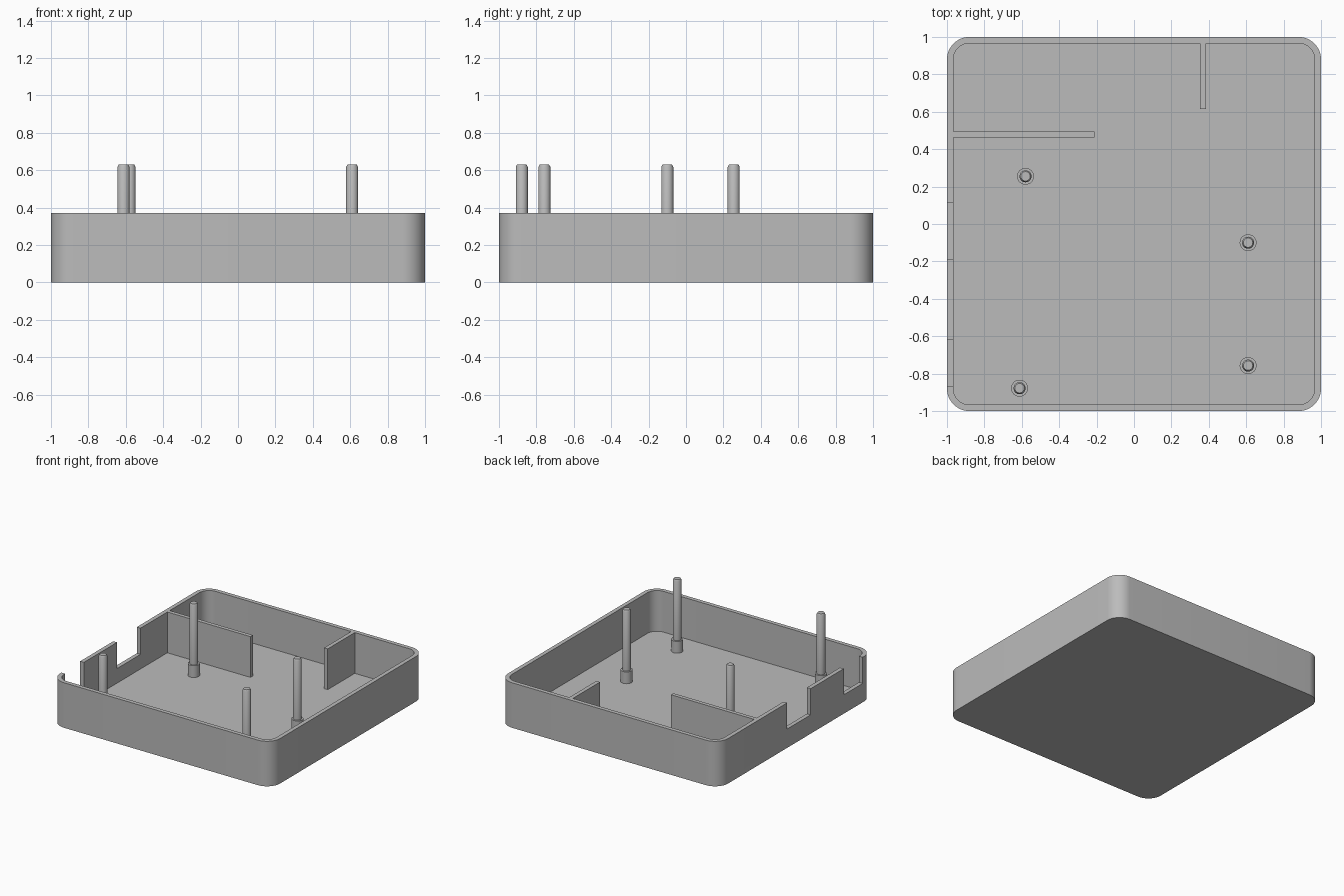
import bpy, bmesh, math

if "Cube" in bpy.data.objects:
    bpy.data.objects.remove(bpy.data.objects["Cube"])

grey = bpy.data.materials.new("plain grey")
grey.diffuse_color = (0.5, 0.5, 0.5, 1)
grey.use_nodes = True
grey.node_tree.nodes["Principled BSDF"].inputs["Base Color"].default_value = grey.diffuse_color

HEIGHT, FLOOR, INNER = 0.37, 0.035, 0.966


def finish(bm, name):
    bmesh.ops.recalc_face_normals(bm, faces=bm.faces)
    mesh = bpy.data.meshes.new(name)
    bm.to_mesh(mesh)
    bm.free()
    obj = bpy.data.objects.new(name, mesh)
    bpy.context.collection.objects.link(obj)
    mesh.materials.append(grey)
    return obj


def select(obj):
    bpy.ops.object.select_all(action='DESELECT')
    obj.select_set(True)
    bpy.context.view_layer.objects.active = obj


def smooth(obj):
    select(obj)
    bpy.ops.object.shade_smooth_by_angle(angle=math.radians(30))


def box(name, x0, x1, y0, y1, z0, z1):
    bm = bmesh.new()
    bmesh.ops.create_cube(bm, size=1)
    for v in bm.verts:
        v.co = ((x0 + x1) / 2 + v.co.x * (x1 - x0),
                (y0 + y1) / 2 + v.co.y * (y1 - y0),
                (z0 + z1) / 2 + v.co.z * (z1 - z0))
    return finish(bm, name)


def rounded_square(half, radius, steps=12):
    pts = []
    for k, (sx, sy) in enumerate(((1, 1), (-1, 1), (-1, -1), (1, -1))):
        for i in range(steps + 1):
            a = math.radians(90 * (k + i / steps))
            pts.append((sx * (half - radius) + radius * math.cos(a),
                        sy * (half - radius) + radius * math.sin(a)))
    return pts


def stack(bm, rings):
    """Join rings of equal length in order and cap both ends."""
    loops = [[bm.verts.new((x, y, z)) for x, y in pts] for pts, z in rings]
    n = len(loops[0])
    for a, b in zip(loops, loops[1:]):
        for i in range(n):
            bm.faces.new((a[i], a[(i + 1) % n], b[(i + 1) % n], b[i]))
    bm.faces.new(loops[0][::-1])
    bm.faces.new(loops[-1])


# Open tray with rounded corners
outer = rounded_square(1.0, 0.12)
inner = rounded_square(INNER, 0.086)
bm = bmesh.new()
stack(bm, [(outer, 0), (outer, HEIGHT), (inner, HEIGHT), (inner, FLOOR)])
tray = finish(bm, "tray")

# Two openings in the left wall
for y0, y1 in ((-0.19, 0.115), (-0.865, -0.62)):
    cutter = box("opening_cutter", -1.1, -0.92, y0, y1, 0.155, 0.5)
    cutter.hide_render = True
    mod = tray.modifiers.new("opening", 'BOOLEAN')
    mod.operation = 'DIFFERENCE'
    mod.solver = 'EXACT'
    mod.object = cutter
    select(tray)
    bpy.ops.object.modifier_apply(modifier=mod.name)
    bpy.data.objects.remove(cutter)
smooth(tray)

# Divider walls standing on the floor
box("left_divider", -INNER, -0.21, 0.462, 0.494, FLOOR, HEIGHT)
box("back_divider", 0.352, 0.385, 0.615, INNER, FLOOR, HEIGHT)

# Stepped pegs with chamfered tips: (radius, z) profile
PEG = ((0.045, FLOOR), (0.045, 0.132), (0.032, 0.132), (0.032, 0.617), (0.025, 0.63))
for x, y in ((-0.58, 0.255), (0.61, -0.10), (0.61, -0.757), (-0.612, -0.878)):
    bm = bmesh.new()
    stack(bm, [([(x + r * math.cos(i * math.tau / 32), y + r * math.sin(i * math.tau / 32))
                 for i in range(32)], z) for r, z in PEG])
    smooth(finish(bm, "peg"))
